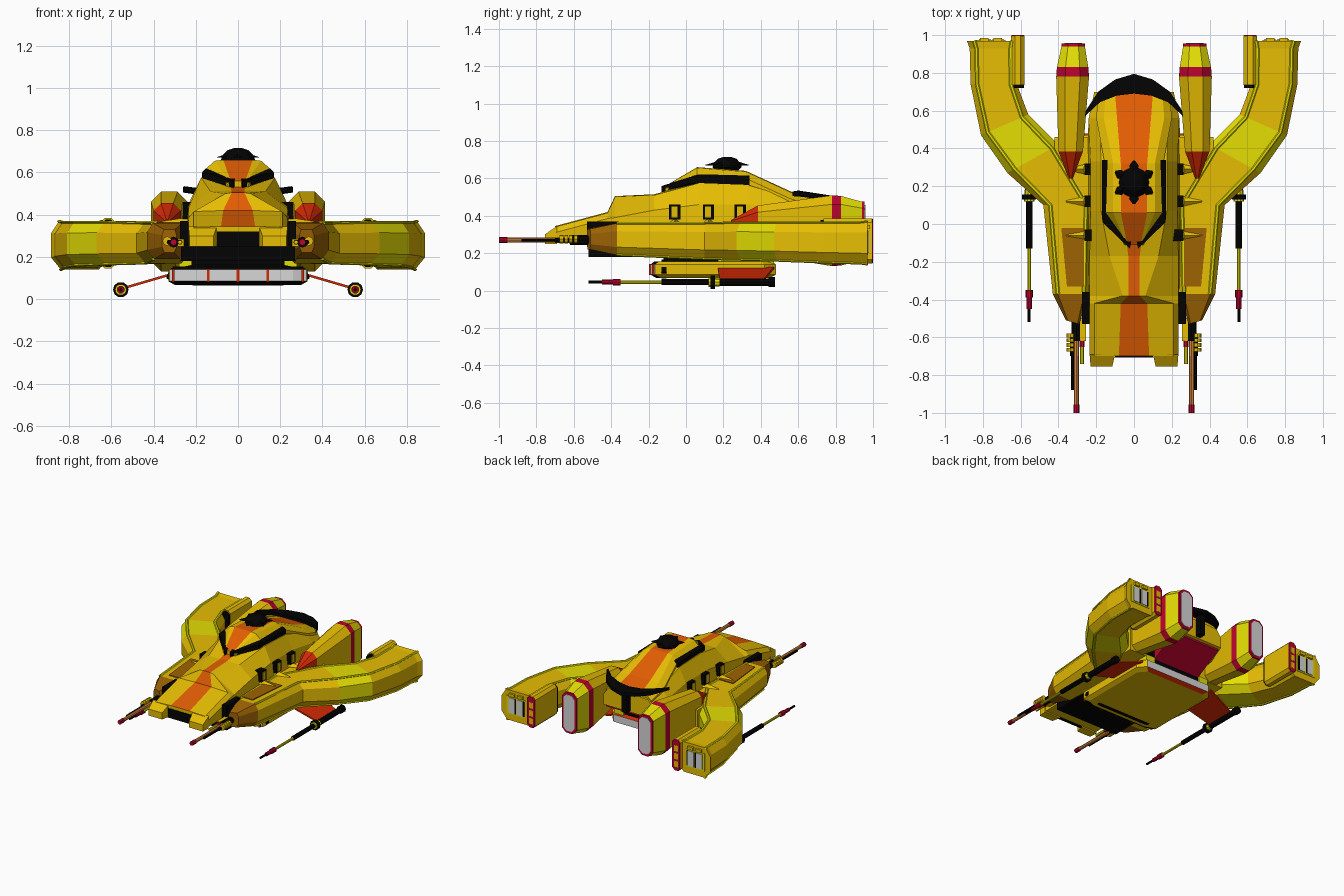
import bpy, bmesh
from math import sin, cos, pi
from mathutils import Vector

old = bpy.data.objects.get("Cube")
if old:
    bpy.data.objects.remove(old, do_unlink=True)


def material(name, *rgb):
    m = bpy.data.materials.new(name)
    m.use_nodes = True
    m.diffuse_color = (*rgb, 1)
    m.node_tree.nodes["Principled BSDF"].inputs["Base Color"].default_value = (*rgb, 1)
    return m


GOLD = material("gold", .86, .55, .001)
YELLOW = material("yellow", .78, .73, .001)
ORANGE = material("orange", .76, .11, .001)
BROWN = material("brown", .34, .125, .001)
BLACK = material("black", .001, .001, .001)
RED = material("red", .64, .022, .001)
CRIMSON = material("crimson", .5, .001, .028)
TAN = material("tan", .68, .24, .045)
GREY = material("light grey", .68, .68, .68)


def loft(name, rings, mats, rule=None, mirror=True):
    """Skin rings of points; rule(segment, side) picks a material, caps are -1 and last."""
    mats = mats if isinstance(mats, list) else [mats]
    bm = bmesh.new()
    vs = [[bm.verts.new(p) for p in r] for r in rings]
    n, last = len(rings[0]), len(rings) - 1
    for verts, i in ((vs[0], -1), (vs[-1], last)):
        f = bm.faces.new(verts)
        f.material_index = rule(i, -1) if rule else 0
    for i in range(last):
        for j in range(n):
            k = (j + 1) % n
            f = bm.faces.new((vs[i][j], vs[i][k], vs[i + 1][k], vs[i + 1][j]))
            f.material_index = rule(i, j) if rule else 0
    bmesh.ops.recalc_face_normals(bm, faces=bm.faces)
    me = bpy.data.meshes.new(name)
    bm.to_mesh(me)
    bm.free()
    for m in mats:
        me.materials.append(m)
    ob = bpy.data.objects.new(name, me)
    bpy.context.collection.objects.link(ob)
    if mirror:
        ob.modifiers.new("mirror", 'MIRROR')
    return ob


def box(name, x, y, z, mat, mirror=True):
    rings = [[(x[0], b, z[0]), (x[1], b, z[0]), (x[1], b, z[1]), (x[0], b, z[1])] for b in y]
    return loft(name, rings, mat, mirror=mirror)


def octagon(x, y, z, w, h, c):
    pts = [(w, h - c), (w - c, h), (c - w, h), (-w, h - c), (-w, c - h), (c - w, -h), (w - c, -h), (w, c - h)]
    return [(x + a, y, z + b) for a, b in pts]


def rod(name, x, z, steps, sides=10):
    """Stepped round bar along y: steps of (start, end, radius, material)."""
    mats = list(dict.fromkeys(s[3] for s in steps))
    rings, cols = [], []
    for k, (a, b, r, m) in enumerate(steps):
        for y in (a, b):
            rings.append([(x + r * cos(2 * pi * q / sides), y, z + r * sin(2 * pi * q / sides)) for q in range(sides)])
        # the step face takes the colour of the thicker neighbour
        thicker = max(steps[k:k + 2], key=lambda s: s[2])
        cols += [mats.index(m), mats.index(thicker[3])]
    return loft(name, rings, mats, lambda i, j: cols[max(i, 0)])


def tube(name, points, radius, mat):
    rings = []
    pts = [Vector(p) for p in points]
    for i, p in enumerate(pts):
        d = (pts[min(i + 1, len(pts) - 1)] - pts[max(i - 1, 0)]).normalized()
        u = d.cross(Vector((0, 0, 1))).normalized()
        v = u.cross(d)
        rings.append([p + (u * a + v * b) * radius for a, b in ((1, 0), (.5, .5), (-.5, .5), (-1, 0), (-.5, -.5), (.5, -.5))])
    return loft(name, rings, mat)


def hull_ring(y, top, stripe, tw, sw, sz, bw, bz):
    half = [(stripe, top), (tw, top - .005), (sw, sz), (bw, bz)]
    return [(x, y, z) for x, z in half] + [(-x, y, z) for x, z in reversed(half)]


def stripe_rule(i, j):
    return 1 if j == 7 else 0


# Central hull and cockpit roof with a centre stripe
loft("main_hull", [hull_ring(*s) for s in (
    (-.70, .345, .08, .21, .235, .31, .23, .26), (-.42, .42, .07, .21, .235, .385, .23, .26),
    (-.38, .505, .03, .06, .235, .39, .24, .26), (-.17, .515, .03, .13, .235, .43, .25, .26),
    (.07, .58, .06, .175, .23, .46, .25, .26), (.33, .57, .07, .175, .23, .46, .25, .26),
    (.56, .50, .09, .18, .24, .43, .24, .28), (.70, .46, .1, .17, .21, .40, .21, .32))],
    [GOLD, ORANGE], stripe_rule, False)
loft("cockpit_roof", [hull_ring(*s) for s in (
    (-.11, .56, .035, .04, .05, .545, .04, .5), (.06, .66, .07, .11, .155, .615, .15, .52),
    (.32, .64, .07, .11, .155, .60, .15, .5), (.56, .53, .09, .16, .20, .49, .2, .42),
    (.69, .485, .1, .15, .19, .45, .19, .4))], [GOLD, ORANGE], stripe_rule, False)
loft("nose_prong", [[(.115, -.755, .25), (.23, -.755, .25), (.23, -.755, .3), (.115, -.755, .3)],
                    [(.1, -.69, .25), (.235, -.69, .25), (.235, -.69, .345), (.1, -.69, .345)]], GOLD)
box("nose_recess", (-.1, .1), (-.706, -.69), (.25, .32), BLACK, False)

# Wraparound visor
loft("visor", [[(x - w, y + d, z - .02), (x + .01, y, z - .02), (x + .01, y, z + .012), (x - w, y + d, z + .03)]
               for x, y, z, d, w in ((.012, -.13, .547, .06, .003), (.158, .01, .592, .06, .01),
                                     (.16, .34, .585, 0, .02))], BLACK)

# Roof turret with fins
loft("turret_dome", [[(r * cos(k * pi / 7), .22 + r * sin(k * pi / 7), z) for k in range(14)]
                     for r, z in ((.05, .63), (.08, .66), (.075, .68), (.05, .705), (.02, .715))], BLACK, mirror=False)
for k in range(6):
    d = Vector((cos(k * pi / 3 + pi / 6), sin(k * pi / 3 + pi / 6), 0))
    s = Vector((-d.y, d.x, 0))
    c = Vector((0, .22, .67))
    loft("turret_fin", [[c + d * r + s * w, c + d * r + Vector((0, 0, h)), c + d * r - s * w]
                        for r, w, h in ((.06, .018, .02), (.09, .025, .01), (.115, .006, .003))], BLACK, mirror=False)

# Rear crescent and its stem
loft("rear_crescent", [[(x, yo, z - .015), (x, yo, z + .01), (xi, yi, z + .015), (xi, yi, z - .01)]
                       for x, yo, xi, yi, z in ((-.26, .57, -.255, .6, .52), (-.19, .70, -.18, .645, .51),
                                                (-.1, .765, -.09, .68, .5), (0, .795, 0, .69, .495), (.1, .765, .09, .68, .5),
                                                (.19, .70, .18, .645, .51), (.26, .57, .255, .6, .52))], BLACK, mirror=False)
box("crescent_stem", (-.02, .02), (.70, .75), (.33, .5), BLACK, False)

# Side windows, fins and hull clamps
for y in (-.06, .12, .29):
    box("window_frame", (.2, .262), (y - .03, y + .03), (.38, .46), BLACK)
    box("window_pane", (.24, .267), (y - .018, y + .014), (.39, .45), GOLD)
    loft("side_fin", [[(x, y - w, z), (x, y + w, z), (x, y, z + h)]
                      for x, w, z, h in ((.22, .035, .36, .03), (.36, .004, .365, .004))], GOLD)
box("front_clamp", (.235, .275), (-.53, -.36), (.26, .37), BLACK)


# Swept arms
def arm_ring(inner, outer, z0, z1):
    a, b = Vector((*inner, 0)), Vector((*outer, 0))
    h = z1 - z0
    profile = ((0, .25), (.18, 0), (.83, 0), (1, .25), (1, .75), (.86, 1), (.13, 1), (0, .75))
    return [a.lerp(b, t) + Vector((0, 0, z0 + h * f)) for t, f in profile]


arm = [arm_ring(*s) for s in (
    ((.29, -.53), (.36, -.51), .22, .33), ((.24, -.37), (.43, -.37), .19, .36), ((.22, .1), (.48, .1), .17, .36),
    ((.40, .42), (.67, .27), .165, .365), ((.56, .58), (.81, .47), .16, .365),
    ((.62, .74), (.865, .74), .15, .365), ((.62, .93), (.87, .93), .145, .365),
    ((.61, .97), (.885, .97), .14, .37))]
loft("arm", arm, [GOLD, BROWN, YELLOW], lambda i, j: 1 if i < 1 else 2 if i == 3 else 0)
for j in (2, 5, 6):
    tube("arm_trim", [r[j] for r in arm[1:]], .011, YELLOW)
box("wing_root", (.2, .42), (.05, .46), (.18, .35), GOLD)
loft("arm_panel", [[(.265, y, .355), (x, y, .355), (x, y, .366), (.265, y, .366)]
                   for x, y in ((.355, -.33), (.385, -.02))], BROWN)
box("arm_grille", (.68, .84), (.96, .974), (.19, .325), YELLOW)
for x in (.7, .77):
    box("grille_slot", (x, x + .05), (.965, .979), (.2, .315), GREY)
    box("slot_shade", (x - .012, x), (.965, .978), (.2, .315), BLACK)
    box("arm_tooth", (x, x + .045), (.96, .985), (.328, .35), GOLD)

# Thruster pods on the arm ends
loft("arm_pod", [octagon(.615, y, .265, w, h, .02) for y, w, h in
                 ((.72, .032, .112), (.735, .032, .112), (.735, .035, .12), (.995, .035, .12), (1, .032, .117))],
     [GOLD, BLACK, CRIMSON], lambda i, j: 1 if i < 1 else 2 if i > 2 else 0)
for z in (.175, .235, .295):
    box("pod_light", (.598, .632), (.99, 1.001), (z, z + .045), GOLD)

# Tall engines beside the hull
loft("engine", [octagon(x, y, z, w, h, w * .55) for x, y, z, w, h in (
    (.335, .24, .365, .01, .012), (.335, .385, .325, .065, .13), (.325, .78, .32, .087, .189),
    (.325, .83, .32, .083, .186), (.322, .94, .32, .062, .155), (.322, .955, .32, .062, .155))],
    [GOLD, RED, CRIMSON, YELLOW], lambda i, j: (1, 0, 2, 3, 2, 2)[i] if i >= 0 else 1)
loft("engine_nozzle", [octagon(.322, y, .32, .047, .138, .025) for y in (.95, .959)], GREY)

# Underside of hull
box("lower_hull", (-.27, .27), (-.52, .46), (.18, .3), BLACK, False)
loft("rear_underside", [[(-.2, y, z), (.2, y, z), (.2, y, .34), (-.2, y, .34)]
                        for y, z in ((.44, .17), (.68, .3))], CRIMSON, mirror=False)


# Belly cabin with front and rear windows
def cabin_ring(z, grow):
    plan = ((.26, -.19), (.325, -.165), (.33, -.15), (.33, .42), (.28, .48))
    pts = [(x + grow, y + (grow if y > 0 else -grow), z) for x, y in plan]
    return pts + [(-x, y, z) for x, y, z in reversed(pts)]


def cabin_rule(i, j):
    front, rear = j in (0, 8, 9), j == 4
    if i == 1:
        return 1 if front or rear else 0
    return 2 if front else 3 if rear else 0


loft("belly_cabin", [cabin_ring(z, g) for z, g in ((.068, -.03), (.085, 0), (.14, 0), (.155, -.02))],
     [GOLD, GREY, BLACK, RED], cabin_rule, False)
loft("cabin_rim", [[(x, y, z) for x, z in ((.2, .064), (.31, .078), (.34, .1), (.325, .14), (.2, .166),
                                           (-.2, .166), (-.325, .14), (-.34, .1), (-.31, .078), (-.2, .064))]
                   for y in (-.13, -.105)], BLACK, mirror=False)
box("cabin_mount", (-.22, .22), (-.12, .46), (.15, .19), BLACK, False)
box("cabin_mount_side", (.2, .28), (.17, .47), (.145, .19), YELLOW)
box("window_divider", (-.006, .006), (-.197, -.18), (.082, .142), RED, False)
for x, y in ((.135, -.197), (.3, -.182)):
    box("window_divider", (x, x + .012), (y, y + .015), (.082, .142), RED)

# Outrigger wings and long guns
loft("outrigger", [[(x, a, z - .006), (x, b, z - .006), (x, b, z + .006), (x, a, z + .006)]
                   for x, a, b, z in ((.31, .17, .47, .12), (.55, .18, .41, .05))], RED)
rod("outrigger_gun", .555, .045, (
    (-.52, -.45, .008, BLACK), (-.45, -.39, .014, CRIMSON), (-.39, -.35, .019, CRIMSON), (-.35, -.13, .01, YELLOW),
    (-.13, .12, .017, BLACK), (.12, .13, .027, YELLOW), (.13, .155, .037, BLACK), (.155, .18, .024, YELLOW),
    (.18, .44, .022, BLACK), (.44, .475, .028, BLACK)))

# Nose guns
rod("nose_gun", .305, .27, (
    (-1, -.955, .016, CRIMSON), (-.955, -.70, .013, TAN), (-.70, -.62, .015, TAN), (-.62, -.49, .026, BLACK)), 8)
rod("gun_sleeve", .325, .27, ((-.88, -.7, .008, BLACK), (-.7, -.6, .013, BLACK)), 6)
for k in range(4):
    rod("gun_coil", .335, .275, ((-.675 + k * .025, -.656 + k * .025, .022, GOLD),), 8)
box("gun_bracket", (.255, .29), (-.62, -.5), (.25, .285), GOLD)
rod("short_gun", .275, .27, ((-.74, -.65, .01, YELLOW), (-.65, -.62, .013, CRIMSON)), 6)
